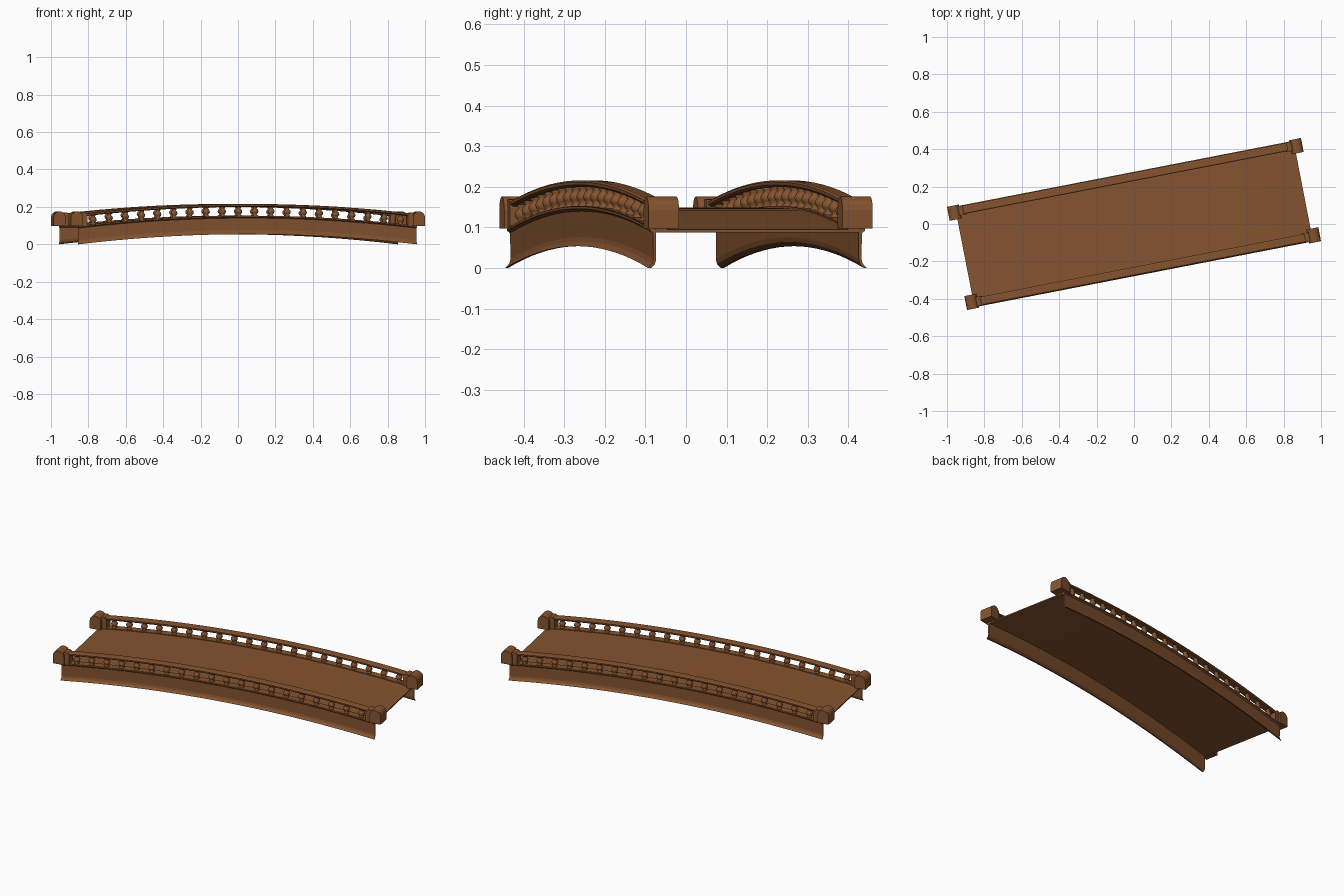
import bpy, bmesh, math
from mathutils import Matrix

if "Cube" in bpy.data.objects:
    bpy.data.objects.remove(bpy.data.objects["Cube"])

ROT = Matrix.Rotation(math.radians(11.0), 4, 'Z')   # bridge sits turned on the grid
HALF = 0.922                                        # half span
RISE = 0.054                                        # arch rise
SEG = 18

wood = bpy.data.materials.new("brown_wood")
wood.diffuse_color = (0.235, 0.088, 0.029, 1)
wood.use_nodes = True
wood.node_tree.nodes["Principled BSDF"].inputs["Base Color"].default_value = wood.diffuse_color


def drop(u):
    """Arch height lost at distance u from the middle (circular arc)."""
    r = (HALF ** 2 + RISE ** 2) / (2 * RISE)
    return r - math.sqrt(r * r - u * u)


def finish(name, bm, smooth=False):
    bmesh.ops.recalc_face_normals(bm, faces=bm.faces)
    bm.transform(ROT)
    me = bpy.data.meshes.new(name)
    bm.to_mesh(me)
    bm.free()
    me.materials.append(wood)
    ob = bpy.data.objects.new(name, me)
    bpy.context.collection.objects.link(ob)
    if smooth:
        for p in me.polygons:
            p.use_smooth = True
    return ob


def sweep(name, section, side=1, half=HALF):
    """Sweep a closed (v, z) section along the arch; z is the mid-span height."""
    bm = bmesh.new()
    rings = []
    for i in range(SEG + 1):
        u = -half + 2 * half * i / SEG
        rings.append([bm.verts.new((u, side * v, z - drop(u))) for v, z in section])
    n = len(section)
    for a, b in zip(rings, rings[1:]):
        for k in range(n):
            bm.faces.new((a[k], a[(k + 1) % n], b[(k + 1) % n], b[k]))
    bm.faces.new(rings[0])
    bm.faces.new(rings[-1])
    return finish(name, bm)


def arch_block(bm, u0, u1, v0, v1, z0, top):
    """Block with a half-round top, extruded along v."""
    r, c = (u1 - u0) / 2, (u0 + u1) / 2
    pts = [(u0, z0), (u1, z0)]
    pts += [(c + r * math.cos(t * math.pi / 8), top - r + r * math.sin(t * math.pi / 8)) for t in range(9)]
    f = bm.faces.new([bm.verts.new((u, v0, z)) for u, z in pts])
    ext = bmesh.ops.extrude_face_region(bm, geom=[f])
    new = [g for g in ext['geom'] if isinstance(g, bmesh.types.BMVert)]
    bmesh.ops.translate(bm, verts=new, vec=(0, v1 - v0, 0))


# arched deck
sweep("deck", [(-0.262, 0.142), (0.262, 0.142), (0.262, 0.149), (-0.262, 0.149)])

# thin side skirt with a flared lower lip, kerb, and handrail
skirt = [(0.254, 0.149), (0.27, 0.152), (0.27, 0.146), (0.262, 0.140), (0.261, 0.076),
         (0.264, 0.065), (0.274, 0.054), (0.267, 0.054), (0.257, 0.064), (0.254, 0.076)]
kerb = [(0.227, 0.146), (0.268, 0.146), (0.268, 0.153), (0.227, 0.153)]
rail = [(0.230, 0.200), (0.264, 0.200), (0.270, 0.205), (0.270, 0.212),
        (0.264, 0.216), (0.232, 0.216), (0.226, 0.212), (0.226, 0.205)]
for side, label in ((-1, "front"), (1, "back")):
    sweep(label + "_skirt", skirt, side)
    sweep(label + "_kerb", kerb, side, 0.92)
    sweep(label + "_handrail", rail, side, 0.91)

    # turned balusters, (radius, height above deck)
    turned = [(0.014, 0.0), (0.014, 0.006), (0.009, 0.010), (0.016, 0.018), (0.019, 0.026),
              (0.016, 0.034), (0.009, 0.042), (0.013, 0.047), (0.013, 0.053)]
    bm = bmesh.new()
    N = 12
    for i in range(1, 21):
        u = -0.925 + 0.0881 * i
        z0 = 0.150 - drop(u)
        rings = [[bm.verts.new((u + r * math.cos(2 * math.pi * k / N),
                                side * 0.248 + r * math.sin(2 * math.pi * k / N), z0 + h))
                  for k in range(N)] for r, h in turned]
        for a, b in zip(rings, rings[1:]):
            for k in range(N):
                bm.faces.new((a[k], a[(k + 1) % N], b[(k + 1) % N], b[k]))
        bm.faces.new(rings[0])
        bm.faces.new(rings[-1])
    finish(label + "_balusters", bm, True)

    # round-topped end posts with a narrower collar on the rail side
    bm = bmesh.new()
    for e in (-1, 1):
        lo, hi = sorted((e * 0.899, e * 0.964))
        v0, v1 = sorted((side * 0.205, side * 0.281))
        arch_block(bm, lo, hi, v0, v1, 0.098, 0.176)
        lo, hi = sorted((e * 0.872, e * 0.915))
        v0, v1 = sorted((side * 0.222, side * 0.272))
        arch_block(bm, lo, hi, v0, v1, 0.100, 0.170)
    finish(label + "_posts", bm)
